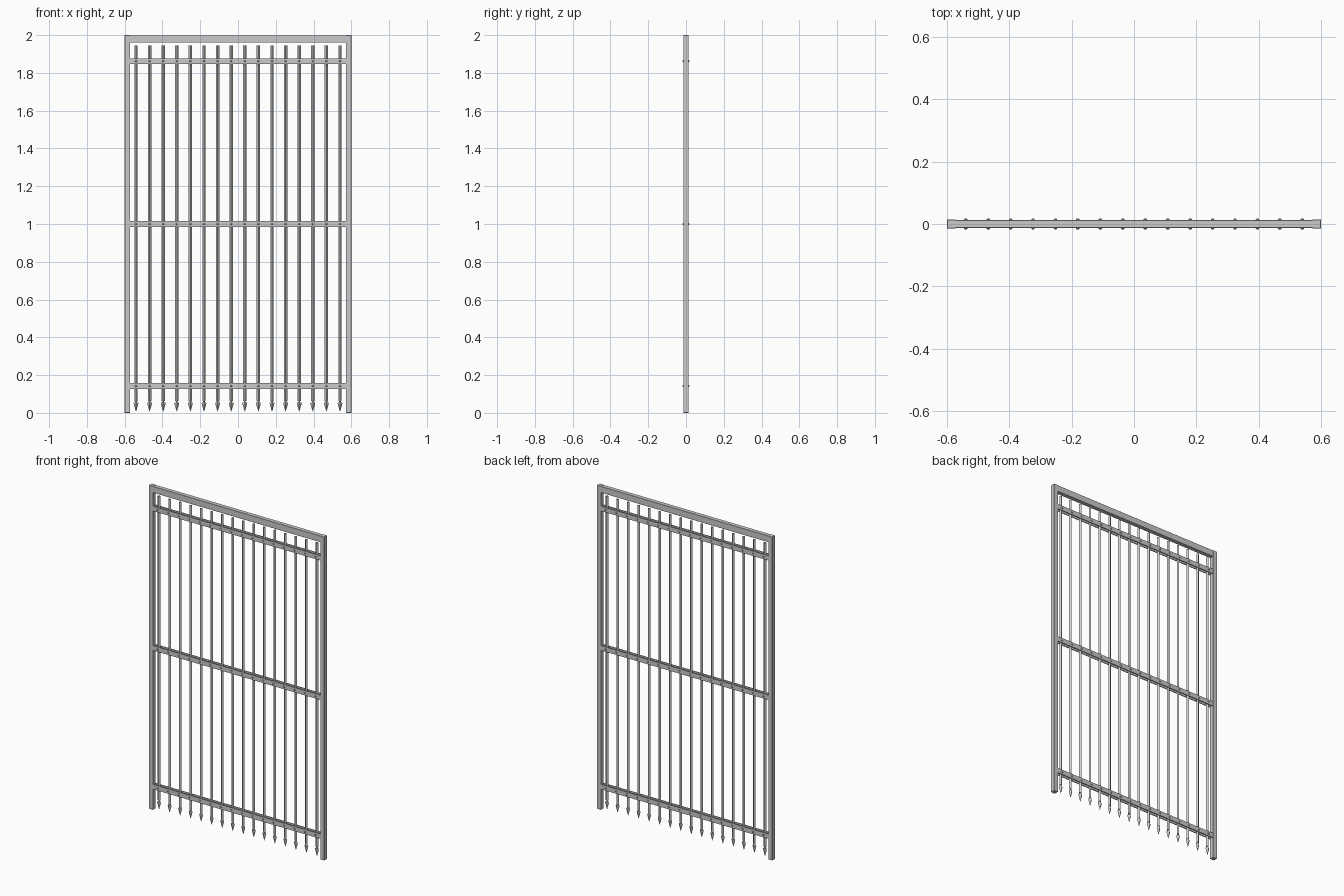
import bpy, bmesh, math

if "Cube" in bpy.data.objects:
    bpy.data.objects.remove(bpy.data.objects["Cube"])

def make_object(name, bm):
    bmesh.ops.recalc_face_normals(bm, faces=bm.faces)
    mesh = bpy.data.meshes.new(name)
    bm.to_mesh(mesh)
    bm.free()
    ob = bpy.data.objects.new(name, mesh)
    bpy.context.collection.objects.link(ob)
    return ob

def box(name, x0, x1, y0, y1, z0, z1, bevel=0.0):
    bm = bmesh.new()
    bmesh.ops.create_cube(bm, size=1)
    for v in bm.verts:
        v.co = ((x0 + x1) / 2 + v.co.x * (x1 - x0),
                (y0 + y1) / 2 + v.co.y * (y1 - y0),
                (z0 + z1) / 2 + v.co.z * (z1 - z0))
    if bevel:
        bmesh.ops.bevel(bm, geom=bm.edges[:], offset=bevel, segments=1, affect='EDGES')
    return make_object(name, bm)

def lathe(name, profile, x, y=0, z=0, sides=4, axis='Z', flip=1):
    """Closed flat-faced solid from (radius, height) pairs, turned about z or y."""
    bm = bmesh.new()
    rings = []
    for r, h in profile:
        ring = []
        for i in range(sides):
            a = 2 * math.pi * i / sides
            c, s = r * math.cos(a), r * math.sin(a)
            co = (x + c, y + s, z + h) if axis == 'Z' else (x + c, y + flip * h, z + s)
            ring.append(bm.verts.new(co))
        rings.append(ring)
    for a, b in zip(rings, rings[1:]):
        for i in range(sides):
            j = (i + 1) % sides
            bm.faces.new((a[i], a[j], b[j], b[i]))
    bm.faces.new(rings[0])
    bm.faces.new(rings[-1])
    return make_object(name, bm)

# outer frame: two posts and a head beam
for side, s in (("left", -1), ("right", 1)):
    a, b = sorted((s * 0.6, s * 0.572))
    box(side + "_post", a, b, -0.014, 0.014, 0, 2, 0.001)
box("head_beam", -0.575, 0.575, -0.013, 0.013, 1.96, 1.999, 0.001)

# paired flat rails clamping the bars front and back
rail_heights = (0.142, 1.0, 1.862)
for z in rail_heights:
    for side, s in (("front", -1), ("back", 1)):
        a, b = sorted((s * 0.008, s * 0.013))
        box(side + "_rail", -0.573, 0.573, a, b, z - 0.015, z + 0.015)

# square bars set cornerwise, each with a spear point at the lower end
bar_profile = [(0.0008, 0.008), (0.0125, 0.048), (0.0115, 0.054), (0.005, 0.056),
               (0.005, 0.062), (0.009, 0.063), (0.009, 1.944)]
rivet_profile = [(0.0055, 0.012), (0.0055, 0.015), (0.003, 0.0175)]
for i in range(16):
    x = -0.54 + 0.072 * i
    lathe("spear_bar", bar_profile, x)
    # rivets through each rail
    for z in rail_heights:
        for s in (-1, 1):
            lathe("rivet", rivet_profile, x, 0, z, 8, 'Y', s)
